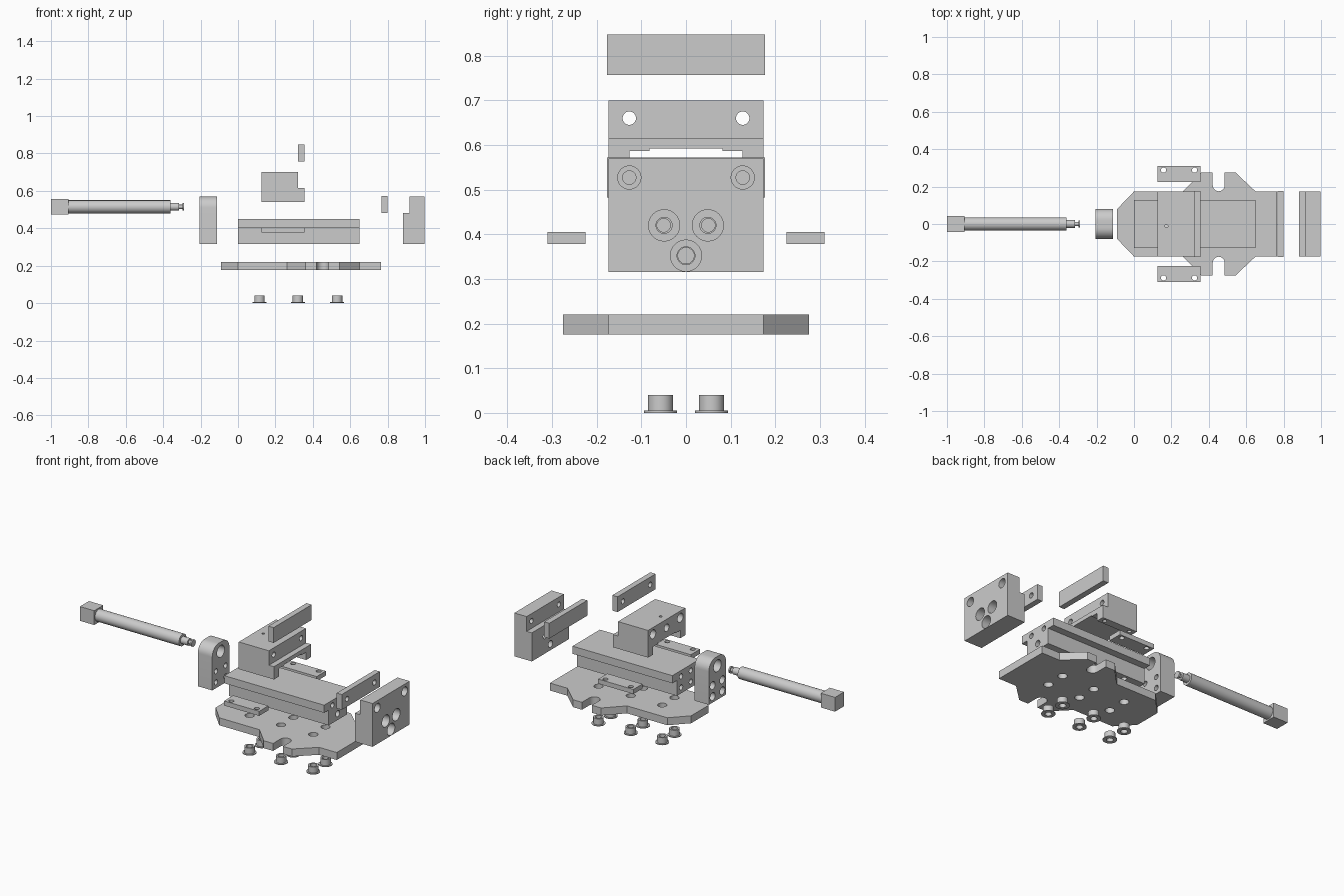
import bpy, bmesh, math
from mathutils import Vector

if "Cube" in bpy.data.objects:
    bpy.data.objects.remove(bpy.data.objects["Cube"])

# axis -> mapping of (u, v, t) to xyz, t running along the axis
MAP = {'X': lambda u, v, t: Vector((t, u, v)),
       'Y': lambda u, v, t: Vector((u, t, v)),
       'Z': lambda u, v, t: Vector((u, v, t))}


def lathe(bm, axis, u, v, profile, n=32):
    """Closed turned solid; profile is a list of (t, radius)."""
    rings = []
    for t, r in profile:
        rings.append([bm.verts.new(MAP[axis](u + r * math.cos(2 * math.pi * i / n),
                                             v + r * math.sin(2 * math.pi * i / n), t))
                      for i in range(n)])
    for a, b in zip(rings, rings[1:]):
        for i in range(n):
            j = (i + 1) % n
            bm.faces.new((a[i], a[j], b[j], b[i]))
    bm.faces.new(rings[0])
    bm.faces.new(rings[-1])


def prism(bm, axis, outline, lo, hi):
    a = [bm.verts.new(MAP[axis](u, v, lo)) for u, v in outline]
    b = [bm.verts.new(MAP[axis](u, v, hi)) for u, v in outline]
    n = len(a)
    for i in range(n):
        j = (i + 1) % n
        bm.faces.new((a[i], a[j], b[j], b[i]))
    bm.faces.new(a)
    bm.faces.new(b)


def finish(bm, name):
    bmesh.ops.recalc_face_normals(bm, faces=bm.faces)
    me = bpy.data.meshes.new(name)
    bm.to_mesh(me)
    bm.free()
    ob = bpy.data.objects.new(name, me)
    bpy.context.collection.objects.link(ob)
    return ob


def part(name, bm, holes=()):
    """Make the object and drill it; each hole is (axis, u, v, profile)."""
    ob = finish(bm, name)
    if holes:
        cb = bmesh.new()
        for h in holes:
            lathe(cb, *h)
        cutter = finish(cb, name + "_drill")
        cutter.hide_render = True
        mod = ob.modifiers.new("holes", 'BOOLEAN')
        mod.operation, mod.solver, mod.object = 'DIFFERENCE', 'EXACT', cutter
        mod.use_self = True
    bpy.ops.object.select_all(action='DESELECT')
    ob.select_set(True)
    bpy.context.view_layer.objects.active = ob
    if holes:
        bpy.ops.object.modifier_apply(modifier="holes")
        bpy.data.objects.remove(cutter)
    bpy.ops.object.shade_smooth_by_angle(angle=math.radians(30))
    return ob


def extruded(name, axis, outline, lo, hi, holes=()):
    bm = bmesh.new()
    prism(bm, axis, outline, lo, hi)
    return part(name, bm, holes)


def rect(u0, u1, v0, v1):
    return [(u0, v0), (u1, v0), (u1, v1), (u0, v1)]


def mirrored(half):
    """Close a half outline across v = 0."""
    return half + [(u, -v) for u, v in reversed(half)]


def hole(axis, u, v, lo, hi, r):
    return (axis, u, v, [(lo, r), (hi, r)])


SIDES = (-1, 1)
BOLT_X = (0.115, 0.32, 0.53)
BOLTS = [(x, s * 0.057) for x in BOLT_X for s in SIDES]

# flanged bushings
for i, (x, y) in enumerate(BOLTS):
    bm = bmesh.new()
    lathe(bm, 'Z', x, y, [(0, 0.037), (0.005, 0.037), (0.005, 0.028), (0.04, 0.028)])
    part(f"bushing_{i + 1}", bm, [hole('Z', x, y, -0.01, 0.06, 0.018)])

# base plate with two clamping notches
slot = [(0.453 + 0.032 * math.cos(a), 0.207 + 0.032 * math.sin(a))
        for a in (math.pi + math.pi * k / 12 for k in range(13))]
half = ([(-0.09, 0.08), (0.0, 0.174), (0.262, 0.174), (0.36, 0.275), (0.421, 0.275)]
        + slot + [(0.485, 0.275), (0.543, 0.275), (0.65, 0.174), (0.765, 0.174)])
extruded("base_plate", 'Z', mirrored(half), 0.176, 0.22,
         [hole('Z', x, y, 0.1, 0.3, 0.025) for x, y in BOLTS])

# T-shaped guide rail
tee = [(-0.085, 0.315), (0.085, 0.315), (0.085, 0.405), (0.127, 0.405),
       (0.127, 0.45), (-0.127, 0.45), (-0.127, 0.405), (-0.085, 0.405)]
holes = [hole('X', s * 0.05, 0.42, 0.58, 0.7, 0.015) for s in SIDES]
holes += [hole('X', 0, 0.352, 0.58, 0.7, 0.018)]
holes += [hole('X', s * 0.045, z, -0.1, 0.07, 0.015) for s in SIDES for z in (0.35, 0.415)]
holes += [hole('Z', x, y, 0.3, 0.345, 0.015) for x, y in BOLTS if 0.1 < x < 0.5]
extruded("guide_rail", 'X', tee, 0.0, 0.65, holes)

# keeper strips that run under the rail
for s, label in zip(SIDES, ("front", "back")):
    extruded(f"{label}_keeper", 'Z', rect(0.126, 0.355, s * 0.225, s * 0.31), 0.378, 0.405,
             [hole('Z', x, s * 0.288, 0.3, 0.5, 0.014) for x in (0.158, 0.324)])

# sliding jaw: stepped block with a channel underneath
bm = bmesh.new()
prism(bm, 'Y', [(0.126, 0.54), (0.355, 0.54), (0.355, 0.615), (0.322, 0.615),
                (0.322, 0.70), (0.126, 0.70)], -0.173, 0.173)
jaw = finish(bm, "sliding_jaw")
bm = bmesh.new()
prism(bm, 'X', [(-0.127, 0.5), (0.127, 0.5), (0.127, 0.586), (0.082, 0.586),
                (0.082, 0.592), (-0.082, 0.592), (-0.082, 0.586), (-0.127, 0.586)], 0.0, 0.5)
channel = finish(bm, "channel_cutter")
mod = jaw.modifiers.new("channel", 'BOOLEAN')
mod.operation, mod.solver, mod.object = 'DIFFERENCE', 'EXACT', channel
bpy.context.view_layer.objects.active = jaw
bpy.ops.object.modifier_apply(modifier="channel")
bpy.data.objects.remove(channel)
bm = bmesh.new()
bm.from_mesh(jaw.data)
bpy.data.objects.remove(jaw)
holes = [('X', s * 0.127, 0.66, [(0.1, 0.026), (0.16, 0.026), (0.16, 0.015), (0.4, 0.015)])
         for s in SIDES]
holes += [hole('X', 0, 0.65, 0.1, 0.2, 0.022), hole('Z', 0.173, -0.012, 0.65, 0.75, 0.008)]
holes += [hole('Z', x, s * 0.15, 0.5, 0.59, 0.011) for x in (0.158, 0.324) for s in SIDES]
part("sliding_jaw", bm, holes)

# gripping plates, drilled from behind
extruded("sliding_jaw_plate", 'X', rect(-0.177, 0.177, 0.757, 0.847), 0.322, 0.356,
         [hole('X', s * 0.127, 0.802, 0.3, 0.345, 0.015) for s in SIDES])
extruded("fixed_jaw_plate", 'X', rect(-0.177, 0.177, 0.482, 0.572), 0.767, 0.80,
         [hole('X', s * 0.127, 0.527, 0.778, 0.9, 0.015) for s in SIDES])

# fixed jaw with counterbored bolt holes
def counterbore(y, z, small, big):
    return ('X', y, z, [(0.8, small), (0.95, small), (0.95, big), (1.1, big)])


holes = [counterbore(s * 0.127, 0.527, 0.015, 0.026) for s in SIDES]
holes += [counterbore(s * 0.049, 0.42, 0.018, 0.035) for s in SIDES]
holes += [counterbore(0, 0.352, 0.02, 0.035)]
extruded("fixed_jaw", 'Y', [(0.883, 0.315), (0.997, 0.315), (0.997, 0.57), (0.917, 0.57),
                            (0.917, 0.483), (0.883, 0.483)], -0.173, 0.173, holes)

# rounded nut block
R = 0.06
arch = [(0.08 - R + R * math.cos(a), 0.57 - R + R * math.sin(a))
        for a in (math.pi / 2 * k / 10 for k in range(11))]
outline = [(0.08, 0.315)] + arch
outline += [(-y, z) for y, z in reversed(outline)]
holes = [hole('X', 0, 0.515, -0.3, 0.0, 0.035)]
holes += [('X', s * 0.045, z, [(-0.3, 0.023), (-0.15, 0.023), (-0.15, 0.015), (0.0, 0.015)])
          for s in SIDES for z in (0.35, 0.415)]
extruded("nut_block", 'X', outline, -0.205, -0.112, holes)

# lead screw with square drive head and grooved tip
bm = bmesh.new()
lathe(bm, 'X', 0, 0.515, [(-0.908, 0.035), (-0.36, 0.035), (-0.36, 0.021), (-0.315, 0.021),
                          (-0.315, 0.011), (-0.298, 0.011), (-0.298, 0.02), (-0.289, 0.02)])
part("lead_screw", bm)
extruded("drive_head", 'X', rect(-0.042, 0.042, 0.473, 0.557), -1.0, -0.907)
